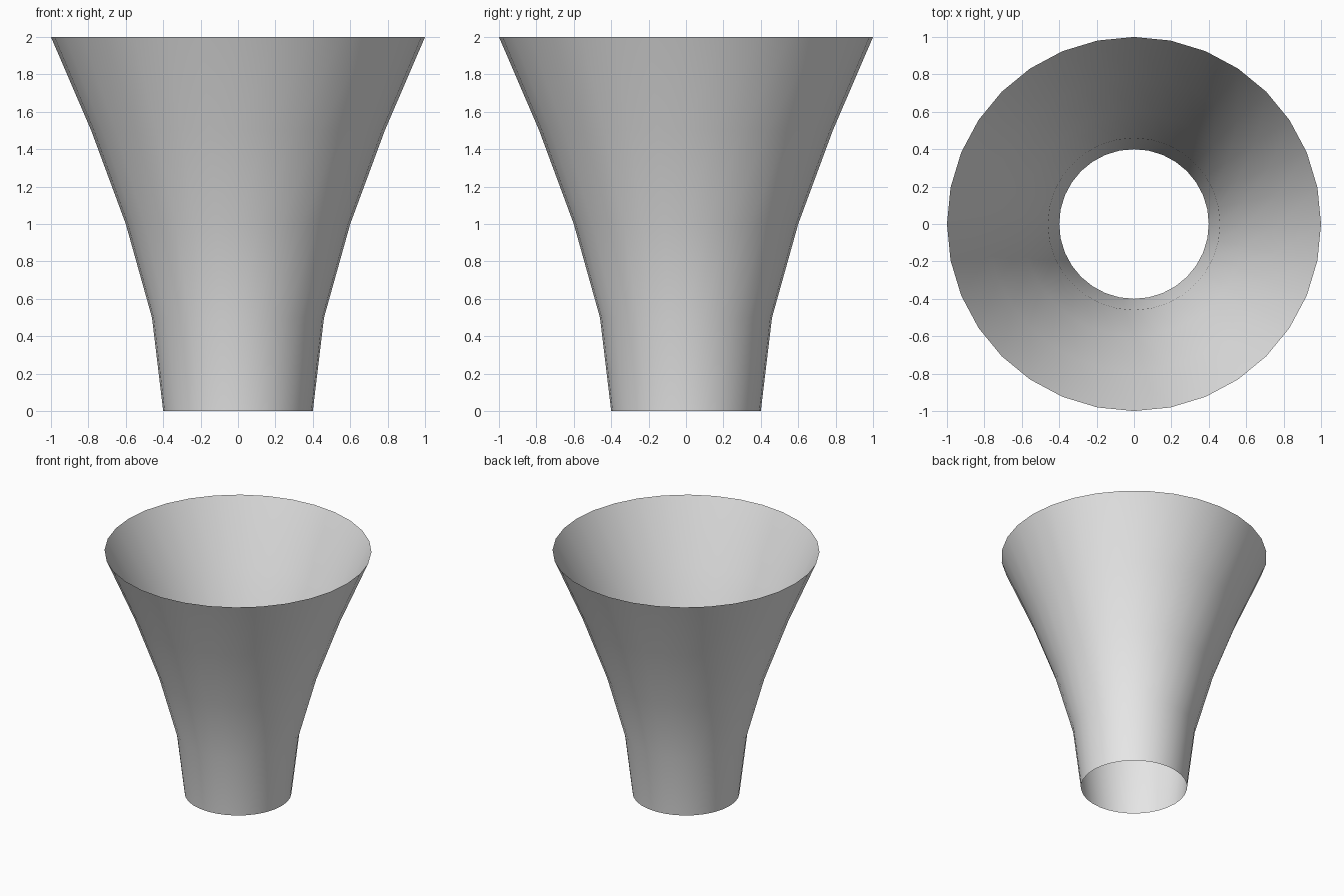
import bpy
import bmesh
import math

SIDES = 32
# Flared wall profile: (radius, height)
PROFILE = [(0.40, 0.0), (0.46, 0.5), (0.60, 1.0), (0.785, 1.5), (1.0, 2.0)]

cube = bpy.data.objects.get("Cube")
if cube:
    bpy.data.objects.remove(cube, do_unlink=True)

# Light grey material
grey = bpy.data.materials.new("light_grey")
grey.use_nodes = True
colour = (0.8, 0.8, 0.8, 1.0)
grey.diffuse_color = colour
grey.node_tree.nodes["Principled BSDF"].inputs["Base Color"].default_value = colour

# Open flared tube: rings of vertices bridged by quads facing outward
bm = bmesh.new()
rings = []
for radius, height in PROFILE:
    angles = [math.tau * i / SIDES for i in range(SIDES)]
    rings.append([bm.verts.new((radius * math.cos(a), radius * math.sin(a), height))
                  for a in angles])
for low, high in zip(rings, rings[1:]):
    for i in range(SIDES):
        j = (i + 1) % SIDES
        face = bm.faces.new((low[i], low[j], high[j], high[i]))
        face.smooth = True

mesh = bpy.data.meshes.new("flared_tube")
bm.to_mesh(mesh)
bm.free()
mesh.materials.append(grey)
tube = bpy.data.objects.new("flared_tube", mesh)
bpy.context.collection.objects.link(tube)
